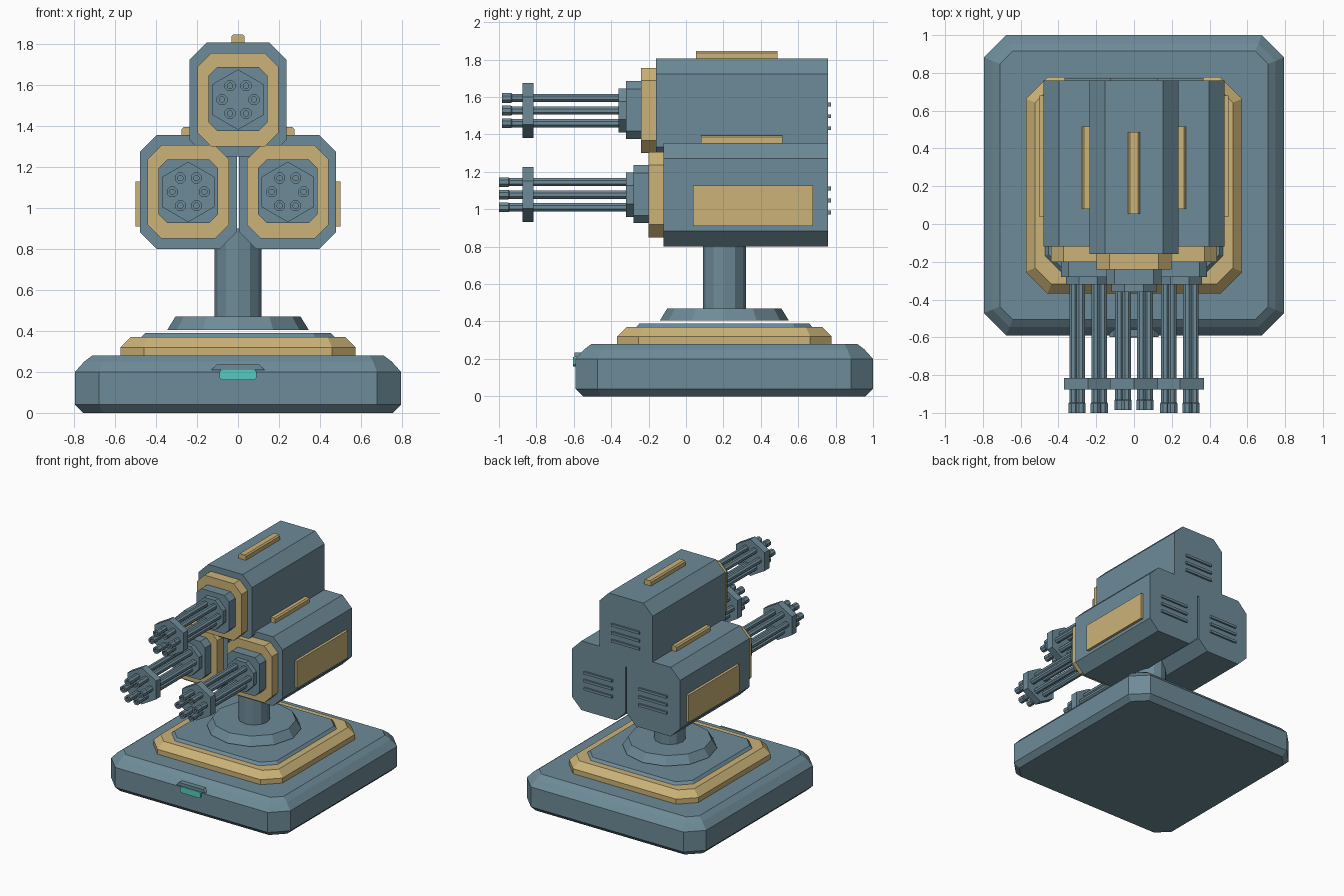
import bpy, bmesh, math
from mathutils import Vector

if "Cube" in bpy.data.objects:
    bpy.data.objects.remove(bpy.data.objects["Cube"])


def material(name, rgb):
    m = bpy.data.materials.new(name)
    m.diffuse_color = (*rgb, 1)
    m.use_nodes = True
    m.node_tree.nodes["Principled BSDF"].inputs["Base Color"].default_value = m.diffuse_color
    return m


STEEL = material("steel blue", (0.155, 0.26, 0.315))
GOLD = material("sand gold", (0.60, 0.45, 0.185))
TEAL = material("teal light", (0.09, 0.60, 0.53))
CY = 0.205  # centre of the base in y


def loft(name, rings, mat):
    """Skin a list of equal-length point rings and cap both ends."""
    bm = bmesh.new()
    loops = [[bm.verts.new(p) for p in r] for r in rings]
    n = len(loops[0])
    for a, b in zip(loops, loops[1:]):
        for i in range(n):
            j = (i + 1) % n
            bm.faces.new((a[i], a[j], b[j], b[i]))
    bm.faces.new(loops[0])
    bm.faces.new(loops[-1])
    bmesh.ops.recalc_face_normals(bm, faces=bm.faces)
    me = bpy.data.meshes.new(name)
    bm.to_mesh(me)
    bm.free()
    me.materials.append(mat)
    ob = bpy.data.objects.new(name, me)
    bpy.context.collection.objects.link(ob)
    return ob


def cut_rect(hx, hy, c):
    """Rectangle with cut corners."""
    return [(hx, -hy + c), (hx, hy - c), (hx - c, hy), (-hx + c, hy),
            (-hx, hy - c), (-hx, -hy + c), (-hx + c, -hy), (hx - c, -hy)]


def polygon(r, n, turn=0.0):
    return [(r * math.cos(turn + math.tau * i / n),
             r * math.sin(turn + math.tau * i / n)) for i in range(n)]


def along_z(pts, z):
    return [(x, y + CY, z) for x, y in pts]


def along_y(pts, x0, y, z0):
    return [(x + x0, y, z + z0) for x, z in pts]


def slab(name, half, cut, steps, mat):
    """Cut-corner square slab from (inset, z) steps."""
    loft(name, [along_z(cut_rect(half - i, half - i, cut - 0.586 * i), z)
                for i, z in steps], mat)


def prism_y(name, pts, x, z, y0, y1, mat):
    return loft(name, [along_y(pts, x, y0, z), along_y(pts, x, y1, z)], mat)


def box(name, x, y, z, mat):
    pts = [(x[0], z[0]), (x[1], z[0]), (x[1], z[1]), (x[0], z[1])]
    return prism_y(name, pts, 0, 0, y[0], y[1], mat)


# Stepped base
slab("base", 0.795, 0.118,
     [(0.04, 0), (0, 0.04), (0, 0.20), (0.045, 0.25), (0.085, 0.28)], STEEL)
slab("base_gold_tier", 0.573, 0.115, [(0, 0.275), (0, 0.32), (0.05, 0.37)], GOLD)
slab("base_upper_plate", 0.475, 0.10, [(0, 0.365), (0.022, 0.39)], STEEL)

# Turntable and column
loft("turntable", [along_z(polygon(r, 12), z)
                   for r, z in ((0.345, 0.404), (0.305, 0.47))], STEEL)
loft("column", [along_z(polygon(0.115, 12), z) for z in (0.46, 0.90)], STEEL)

# Status light with hood on the front of the base
prism_y("status_light", cut_rect(0.09, 0.025, 0.01), 0, 0.185, -0.604, -0.58, TEAL)
hood = [(-0.13, 0.21), (0.13, 0.21), (0.105, 0.235), (-0.105, 0.235)]
prism_y("light_hood", hood, 0, 0, -0.597, -0.53, STEEL)


def gun(tag, x, z, front, tip, strip_y):
    # Housing, gold collar and stepped barrel mount
    prism_y(tag + "_housing", cut_rect(0.2365, 0.2775, 0.083), x, z, front, 0.76, STEEL)
    prism_y(tag + "_collar", cut_rect(0.198, 0.228, 0.068), x, z, front - 0.08, front + 0.01, GOLD)
    prism_y(tag + "_mount", cut_rect(0.145, 0.155, 0.042), x, z + 0.003,
            front - 0.16, front - 0.07, STEEL)
    prism_y(tag + "_rotor", polygon(0.128, 8, math.pi / 8), x, z,
            front - 0.20, front - 0.15, STEEL)
    # Clamp holding the six barrels
    prism_y(tag + "_clamp", polygon(0.147, 6, math.pi / 2), x, z, -0.875, -0.815, STEEL)
    for i, (dx, dz) in enumerate(polygon(0.078, 6)):
        steps = [(0.024, front - 0.19), (0.024, tip + 0.055), (0.028, tip + 0.05),
                 (0.028, tip), (0.014, tip), (0.014, tip + 0.05)]
        loft(f"{tag}_barrel_{i + 1}",
             [along_y(polygon(r, 8, math.pi / 8), x + dx, y, z + dz) for r, y in steps], STEEL)
    # Gold strip on top
    strip = [(-0.032, -0.01), (0.032, -0.01), (0.032, 0.03), (0.022, 0.04),
             (-0.022, 0.04), (-0.032, 0.03)]
    prism_y(tag + "_top_strip", strip, x * 1.0, z + 0.2775, strip_y, strip_y + 0.435, GOLD)
    # Rear vent bars
    for i in range(3):
        zc = z + 0.033 - 0.064 * i
        box(f"{tag}_vent_{i + 1}", (x - 0.125, x + 0.125), (0.75, 0.774),
            (zc - 0.01, zc + 0.01), STEEL)


gun("top_gun", 0, 1.5275, -0.16, -0.985, 0.053)
for side, tag in ((-1, "left_gun"), (1, "right_gun")):
    gun(tag, side * 0.2425, 1.0775, -0.12, -1.0, 0.08)
    # Gold panel on the outer side
    box(tag + "_side_panel", sorted((side * 0.47, side * 0.50)),
        (0.037, 0.68), (0.91, 1.128), GOLD)
